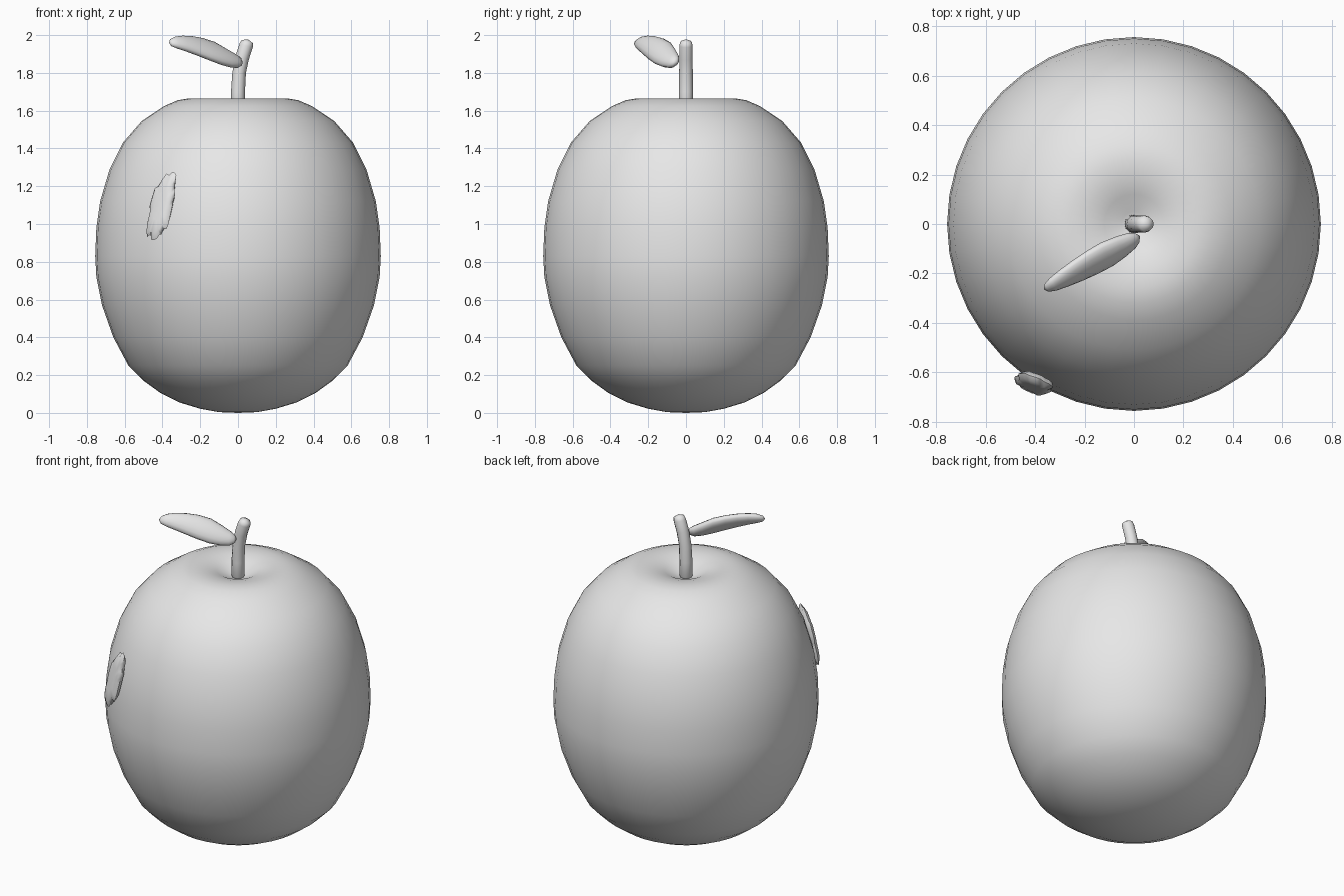
import bpy, bmesh, math, random
from mathutils import Vector

old = bpy.data.objects.get("Cube")
if old:
    bpy.data.objects.remove(old, do_unlink=True)

grey = bpy.data.materials.new("plain grey")
grey.use_nodes = True
grey.diffuse_color = (0.8, 0.8, 0.8, 1)
grey.node_tree.nodes["Principled BSDF"].inputs["Base Color"].default_value = (0.8, 0.8, 0.8, 1)


def loft(name, rings, sides, start, end, phase=0.0):
    """Skin elliptical rings (centre, half axis u, half axis v) between two end points."""
    bm = bmesh.new()
    loops = []
    for c, u, v in rings:
        angles = [2 * math.pi * i / sides + phase for i in range(sides)]
        loops.append([bm.verts.new(c + u * math.cos(a) + v * math.sin(a)) for a in angles])
    for a, b in zip(loops, loops[1:]):
        for i in range(sides):
            j = (i + 1) % sides
            bm.faces.new((a[i], a[j], b[j], b[i]))
    for loop, tip in ((loops[0], start), (loops[-1], end)):
        pole = bm.verts.new(tip)
        for i in range(sides):
            bm.faces.new((loop[i], loop[(i + 1) % sides], pole))
    return finish(name, bm)


def finish(name, bm, angle=60):
    bmesh.ops.recalc_face_normals(bm, faces=bm.faces)
    mesh = bpy.data.meshes.new(name)
    bm.to_mesh(mesh)
    bm.free()
    mesh.materials.append(grey)
    obj = bpy.data.objects.new(name, mesh)
    bpy.context.collection.objects.link(obj)
    bpy.ops.object.select_all(action="DESELECT")
    obj.select_set(True)
    bpy.context.view_layer.objects.active = obj
    bpy.ops.object.shade_smooth_by_angle(angle=math.radians(angle))
    return obj


X, Y, Z = Vector((1, 0, 0)), Vector((0, 1, 0)), Vector((0, 0, 1))

# Fruit body: turned profile with a shallow dimple on top
profile = [(.10, .004), (.20, .022), (.31, .055), (.41, .105), (.50, .17), (.58, .25),
           (.66, .40), (.72, .57), (.75, .72), (.756, .83), (.75, .98), (.73, 1.12),
           (.68, 1.29), (.61, 1.43), (.51, 1.545), (.39, 1.625), (.32, 1.655), (.26, 1.665),
           (.19, 1.66), (.12, 1.64), (.05, 1.605)]
loft("fruit_body", [(Z * z, X * r, Y * r) for r, z in profile], 40, Vector(), Z * 1.595)

# Stem: slightly bent tube with rounded ends
stem = [(0, 1.59, .028), (0, 1.61, .038), (0, 1.70, .037), (.006, 1.80, .036),
        (.022, 1.88, .035), (.043, 1.945, .035), (.05, 1.965, .030)]
loft("stem", [(Vector((x, 0, z)), Vector((r, 0, -r * .3 * (z > 1.8))), Y * r) for x, z, r in stem],
     12, Z * 1.585, Vector((.053, 0, 1.978)))

# Leaf: thick flattened blade, tilted about its own length
tip, root = Vector((-.365, -.265, 1.96)), Vector((.024, -.048, 1.86))
across = Vector((-.486, .874, 0))
broad = across * .64 + Z * .77
thick = Z * .64 - across * .77
blade = [(.03, 1.86, .026, .018), (.09, 1.864, .044, .028), (.20, 1.88, .060, .032),
         (.34, 1.904, .073, .034), (.50, 1.926, .071, .032), (.65, 1.943, .062, .030),
         (.79, 1.955, .050, .027), (.90, 1.960, .037, .023), (.97, 1.960, .022, .015)]
rings = []
for t, z, b, d in blade:
    c = root.lerp(tip, t)
    c.z = z
    rings.append((c, broad * b, thick * d))
loft("leaf", rings, 14, root, tip)

# Ragged patch: puffy irregular plate lying on the front right of the body
random.seed(4)
out = Vector((-.53, -.848, 0))
side = Vector((.848, -.53, 0))
up = (Z * .98 - out * .17 + side * .17).normalized()
out_n = side.cross(up).normalized()
if out_n.dot(out) < 0:
    out_n.negate()
centre = out * .762 + Z * 1.095
bm = bmesh.new()
count = 36
jag = [random.uniform(.86, 1.08) for i in range(count)]
loops = []
for scale, lift in ((.45, .022), (.82, .017), (1, 0), (.82, -.02), (.45, -.025)):
    loop = []
    for i in range(count):
        a = 2 * math.pi * i / count
        k = scale * (1 + (jag[i] - 1) * scale)
        w = math.copysign(abs(math.cos(a)) ** .8, math.cos(a))
        loop.append(bm.verts.new(centre + side * (.073 * k * w)
                                 + up * (.185 * k * math.sin(a)) + out_n * lift))
    loops.append(loop)
for a, b in zip(loops, loops[1:]):
    for i in range(count):
        j = (i + 1) % count
        bm.faces.new((a[i], a[j], b[j], b[i]))
bm.faces.new(loops[0])
bm.faces.new(loops[-1])
finish("ragged_patch", bm)
